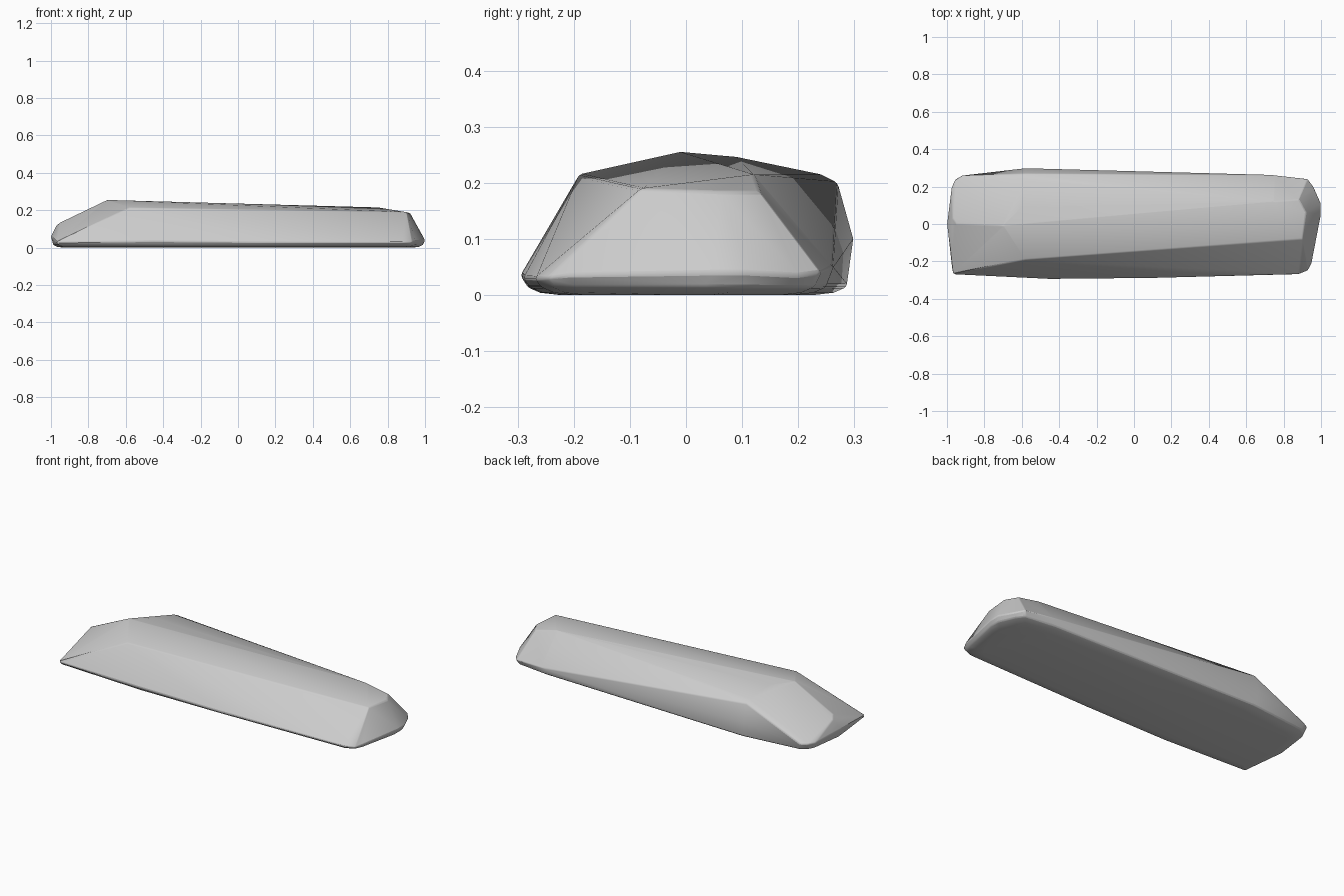
import bpy
import bmesh
import math

cube = bpy.data.objects.get("Cube")
if cube:
    bpy.data.objects.remove(cube, do_unlink=True)

stone = bpy.data.materials.new("stone grey")
stone.use_nodes = True
colour = (0.6, 0.6, 0.6, 1)
stone.diffuse_color = colour
stone.node_tree.nodes["Principled BSDF"].inputs["Base Color"].default_value = colour

# Widest outline, running around the slab
rim = [
    (-0.97, -0.27, 0.03), (-0.45, -0.295, 0.035), (0.1, -0.29, 0.03),
    (0.88, -0.27, 0.03), (0.93, -0.25, 0.03), (0.95, -0.21, 0.035),
    (1.0, 0.05, 0.04), (1.0, 0.11, 0.04), (0.96, 0.2, 0.035),
    (0.93, 0.24, 0.04), (0.75, 0.262, 0.05), (-0.58, 0.298, 0.1),
    (-0.92, 0.26, 0.05), (-0.955, 0.24, 0.05), (-0.975, 0.2, 0.05),
    (-1.0, 0.0, 0.06),
]

# Corners of the chipped upper faces
crown = [
    (-0.70, -0.01, 0.255), (-0.60, 0.09, 0.246), (-0.58, -0.19, 0.215),
    (-0.58, 0.24, 0.215), (-0.58, 0.27, 0.2), (0.75, 0.12, 0.215),
    (0.90, -0.08, 0.19), (0.92, 0.06, 0.185), (0.88, 0.13, 0.185),
    (-0.95, 0.0, 0.135), (-0.97, 0.03, 0.12),
]


def inset(points, margin, height):
    """Draw the outline inwards at a lower height."""
    return [(x - math.copysign(min(margin, abs(x)), x),
             y - math.copysign(min(margin, abs(y)), y),
             min(z, height)) for x, y, z in points]


# Slab: convex shell with a rolled lower edge
bm = bmesh.new()
for co in rim + crown + inset(rim, 0.012, 0.014) + inset(rim, 0.035, 0.004) + inset(rim, 0.07, 0.0):
    bm.verts.new(co)
hull = bmesh.ops.convex_hull(bm, input=bm.verts)
unused = {g for g in hull["geom_interior"] + hull["geom_unused"]
          if isinstance(g, bmesh.types.BMVert)}
bmesh.ops.delete(bm, geom=list(unused), context="VERTS")
bmesh.ops.recalc_face_normals(bm, faces=bm.faces)

mesh = bpy.data.meshes.new("stone_slab")
bm.to_mesh(mesh)
bm.free()
mesh.materials.append(stone)
slab = bpy.data.objects.new("stone_slab", mesh)
bpy.context.collection.objects.link(slab)

# Slightly worn edges, softly shaded
bevel = slab.modifiers.new("worn_edges", "BEVEL")
bevel.width = 0.006
bevel.segments = 2
bevel.limit_method = "ANGLE"
bevel.angle_limit = math.radians(25)
bpy.ops.object.select_all(action="DESELECT")
slab.select_set(True)
bpy.context.view_layer.objects.active = slab
bpy.ops.object.shade_smooth_by_angle(angle=math.radians(30))
